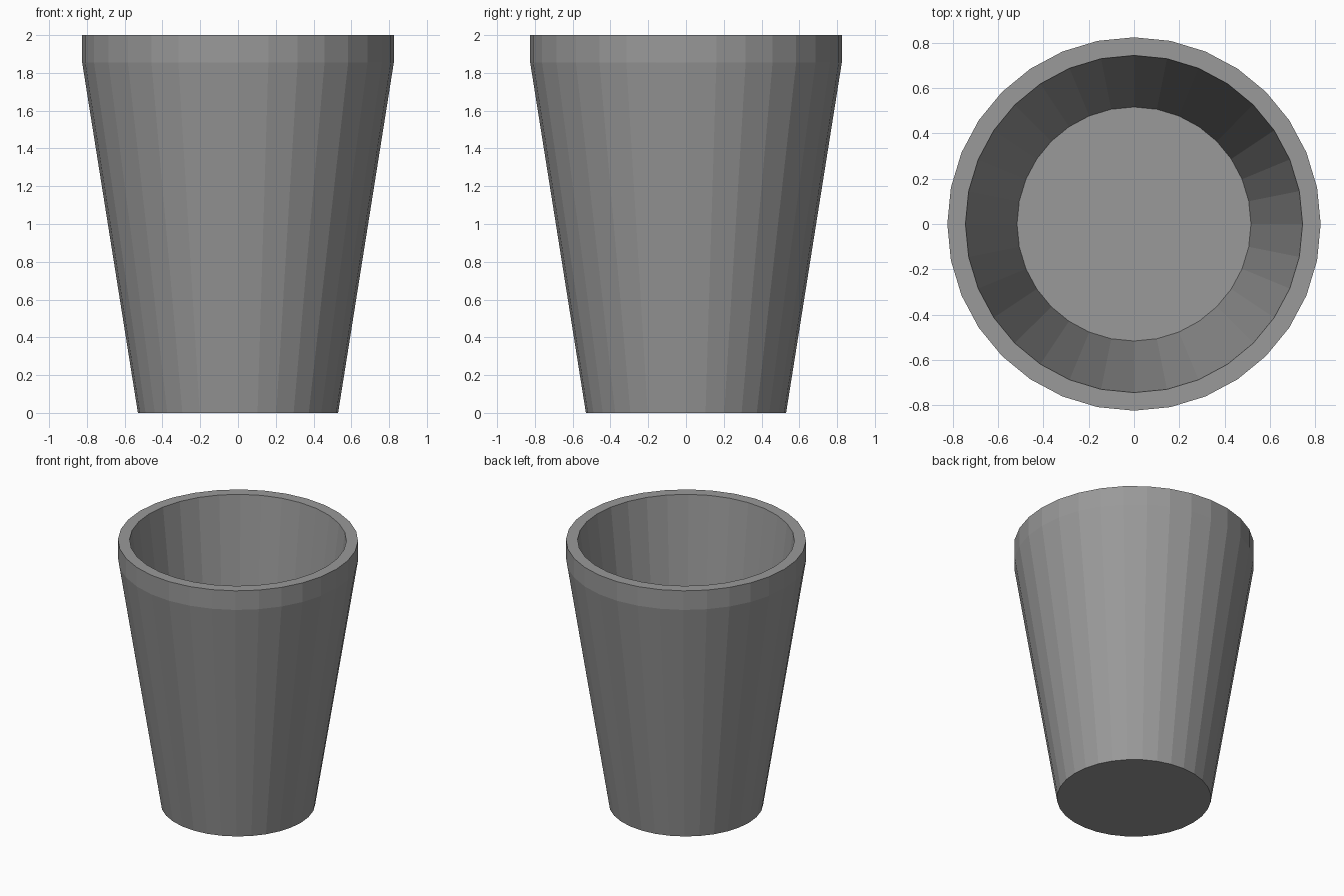
import bpy, bmesh
from math import cos, sin, tau

if "Cube" in bpy.data.objects:
    bpy.data.objects.remove(bpy.data.objects["Cube"])

SIDES = 32

# Profile (radius, height): outer base, rim band, inner lip, inner floor
PROFILE = [(0.53, 0.0), (0.825, 1.855), (0.825, 2.0),
           (0.745, 2.0), (0.517, 0.1)]

bm = bmesh.new()
rings = [[bm.verts.new((r * cos(tau * i / SIDES), r * sin(tau * i / SIDES), z))
          for i in range(SIDES)] for r, z in PROFILE]

# Walls between successive rings
for low, high in zip(rings, rings[1:]):
    for i in range(SIDES):
        j = (i + 1) % SIDES
        bm.faces.new((low[i], low[j], high[j], high[i]))

# Underside and inner floor
bm.faces.new(rings[0][::-1])
bm.faces.new(rings[-1])
bmesh.ops.recalc_face_normals(bm, faces=bm.faces)

mesh = bpy.data.meshes.new("cup")
bm.to_mesh(mesh)
bm.free()

# Dark grey surface
grey = bpy.data.materials.new("dark_grey")
grey.diffuse_color = (0.32, 0.32, 0.32, 1)
grey.use_nodes = True
grey.node_tree.nodes["Principled BSDF"].inputs["Base Color"].default_value = grey.diffuse_color
mesh.materials.append(grey)

cup = bpy.data.objects.new("cup", mesh)
bpy.context.collection.objects.link(cup)
